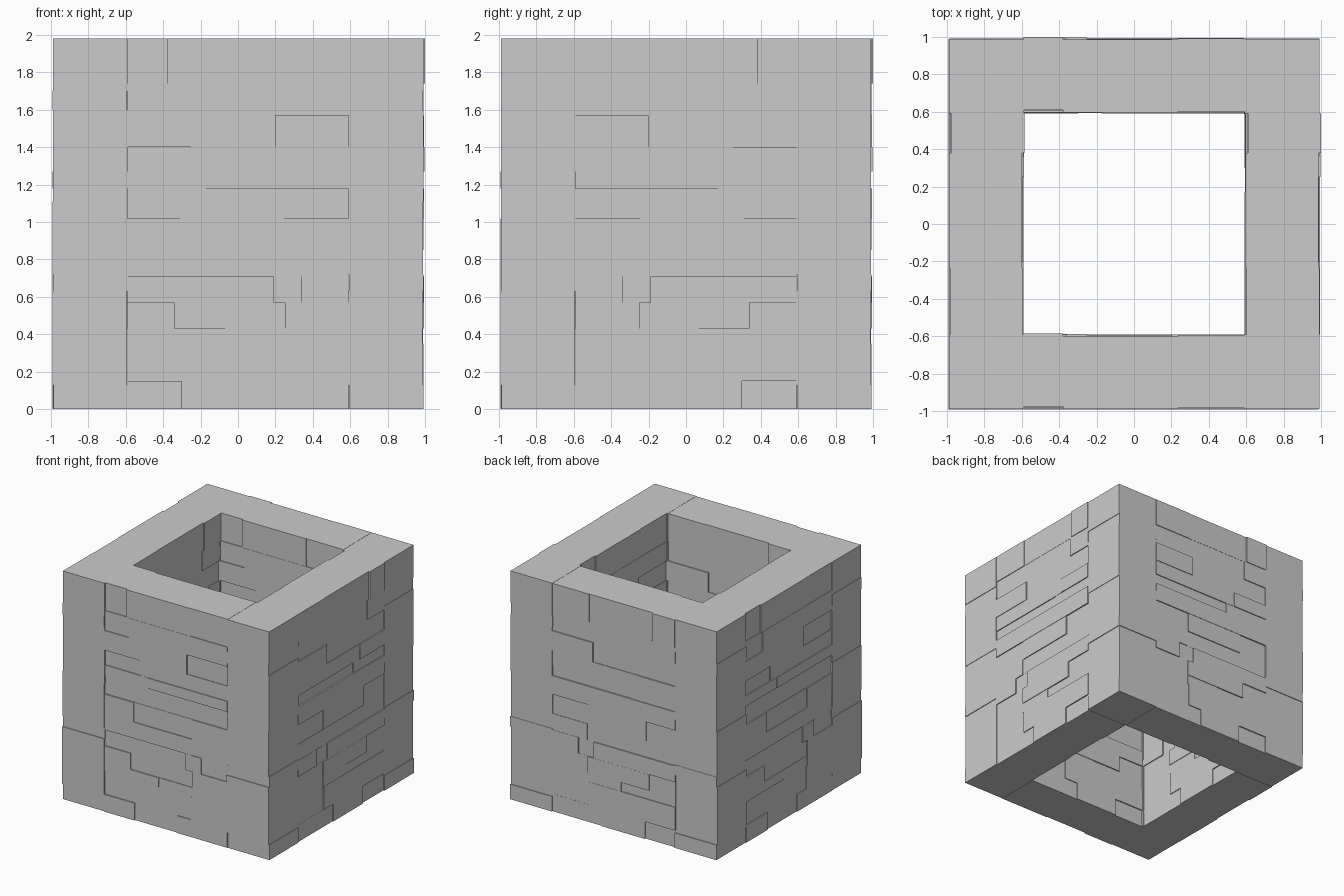
import bpy, bmesh, math
from mathutils import Matrix, Vector

if "Cube" in bpy.data.objects:
    bpy.data.objects.remove(bpy.data.objects["Cube"])

HALF = 0.59      # half length of a wall panel between the corner piers
MID = 0.79       # distance of the wall centre line from the middle
DEPTH = 0.195    # half thickness of the masonry

# Courses of one wall: bottom, top, inner joints, outward shift of each brick (hundredths)
COURSES = [
    (0.00, 0.15, [-0.30, 0.11], [0.8, -0.2, 0.5]),
    (0.15, 0.35, [0.24], [-0.2, 0.6]),
    (0.35, 0.43, [-0.07, 0.25], [0.5, 0.0, 0.6]),
    (0.43, 0.57, [-0.34, 0.25], [0.5, -0.5, 0.6]),
    (0.57, 0.71, [-0.34, 0.19, 0.34], [-0.4, -0.4, 0.7, -0.2]),
    (0.71, 0.85, [0.255], [0.6, 0.0]),
    (0.85, 1.02, [-0.31, 0.245], [0.6, -0.2, 0.4]),
    (1.02, 1.18, [], [-0.5]),
    (1.18, 1.27, [-0.17], [0.2, 0.8]),
    (1.27, 1.40, [-0.25], [-0.6, 0.0]),
    (1.40, 1.57, [0.20], [0.5, -0.5]),
    (1.57, 1.74, [-0.36], [-0.3, 0.5]),
    (1.74, 1.98, [-0.38, 0.235], [-0.9, 0.3, -0.1]),
]

# Corner pier stones: bottom, top, shift in x and y (hundredths)
PIERS = [
    (0.00, 0.13, 0.3, 0.3), (0.13, 0.63, -0.3, -0.3), (0.63, 0.72, 0.3, 0.3),
    (0.72, 1.11, -0.2, 0.0), (1.11, 1.60, 0.2, 0.0),
    (1.60, 1.70, -0.3, 0.0), (1.70, 1.98, 0.2, 0.0),
]


def add_box(bm, x0, x1, y0, y1, z0, z1):
    size = Matrix.Diagonal((x1 - x0, y1 - y0, z1 - z0, 1))
    centre = Vector(((x0 + x1) / 2, (y0 + y1) / 2, (z0 + z1) / 2))
    bmesh.ops.create_cube(bm, size=1, matrix=Matrix.Translation(centre) @ size)


def finish(bm, name):
    mesh = bpy.data.meshes.new(name)
    bm.to_mesh(mesh)
    bm.free()
    return mesh


def place(name, mesh, location, turn=0):
    ob = bpy.data.objects.new(name, mesh)
    ob.location = location
    ob.rotation_euler.z = turn
    bpy.context.collection.objects.link(ob)


# Wall panel: courses of bricks, each slightly proud or recessed
bm = bmesh.new()
for z0, z1, joints, shifts in COURSES:
    xs = [-HALF] + joints + [HALF]
    for x0, x1, s in zip(xs, xs[1:], shifts):
        y = -s * 0.01
        add_box(bm, x0, x1, y - DEPTH, y + DEPTH, z0, z1)
wall = finish(bm, "brick_wall")

# Same panel, un-flipped, on opposite sides; quarter turn for the side walls
place("front_wall", wall, (0, -MID, 0))
place("back_wall", wall, (0, MID + 0.005, 0))
place("left_wall", wall, (-MID, 0, 0), -math.pi / 2)
place("right_wall", wall, (MID + 0.005, 0, 0), -math.pi / 2)

# Corner piers of stacked square stones
bm = bmesh.new()
for z0, z1, dx, dy in PIERS:
    dx, dy = dx * 0.01, dy * 0.01
    add_box(bm, dx - 0.2, dx + 0.2, dy - 0.2, dy + 0.2, z0, z1)
pier = finish(bm, "corner_pier")
for sx, side in ((-1, "left"), (1, "right")):
    for sy, end in ((-1, "front"), (1, "back")):
        place(f"{end}_{side}_pier", pier, (sx * MID, sy * MID, 0))
